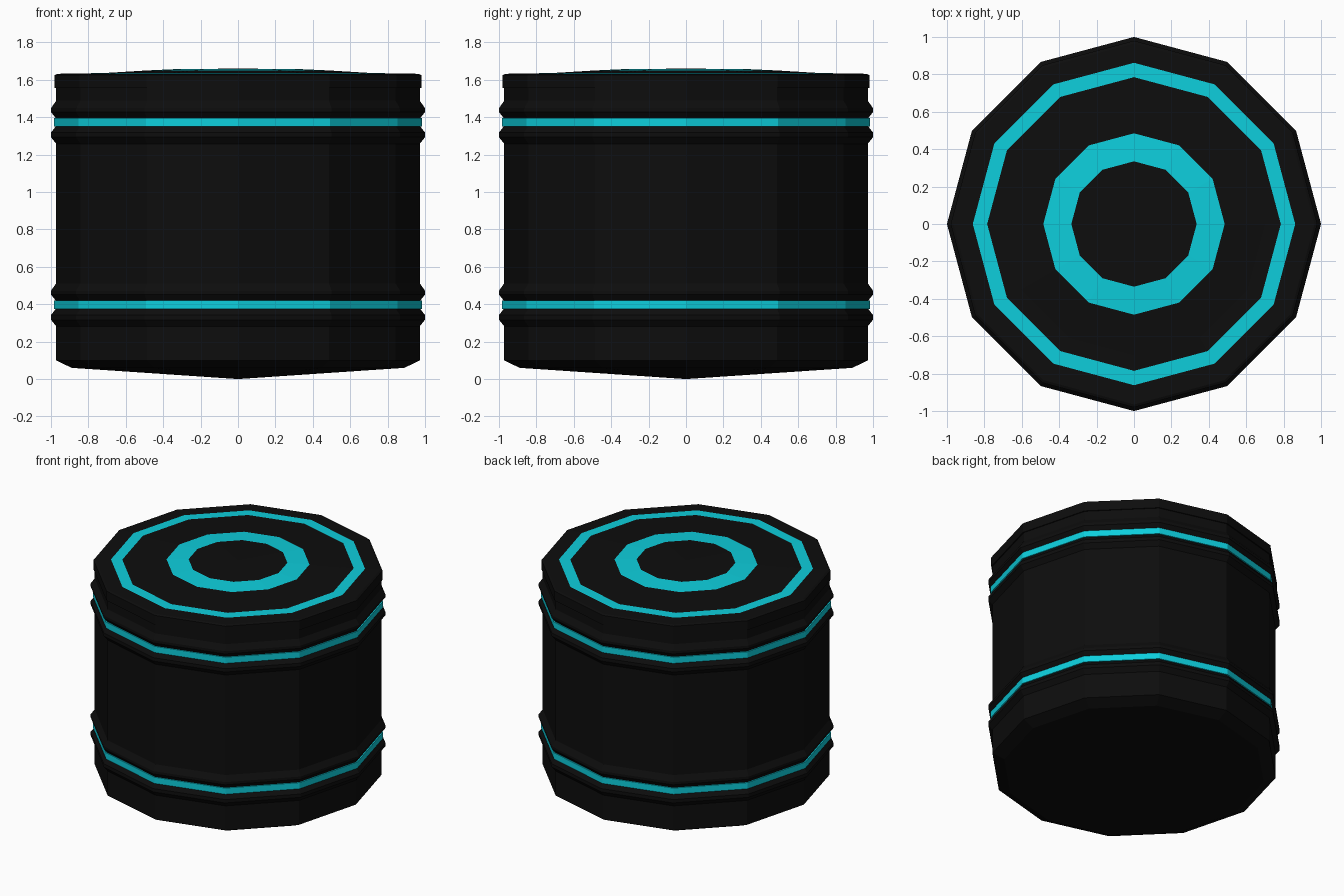
import bpy, bmesh
from math import cos, sin, pi

if "Cube" in bpy.data.objects:
    bpy.data.objects.remove(bpy.data.objects["Cube"])

SIDES = 12


def material(name, color):
    m = bpy.data.materials.new(name)
    m.diffuse_color = color
    m.use_nodes = True
    m.node_tree.nodes["Principled BSDF"].inputs["Base Color"].default_value = m.diffuse_color
    return m


black = material("black_metal", (0.004, 0.004, 0.004, 1))
cyan = material("cyan_glow", (0.004, 0.62, 0.72, 1))


def lathe(name, profile, mat):
    """Revolve a bottom-to-top, outside-facing (radius, z) profile; radius 0 closes to a point."""
    bm = bmesh.new()
    rings = []
    for r, z in profile:
        n = SIDES if r > 0 else 1
        rings.append([bm.verts.new((r * cos(2 * pi * i / SIDES), r * sin(2 * pi * i / SIDES), z))
                      for i in range(n)])
    for a, b in zip(rings, rings[1:]):
        for i in range(SIDES):
            j = (i + 1) % SIDES
            loop = [a[i % len(a)], a[j % len(a)], b[j % len(b)], b[i % len(b)]]
            bm.faces.new(list(dict.fromkeys(loop)))
    mesh = bpy.data.meshes.new(name)
    bm.to_mesh(mesh)
    bm.free()
    mesh.materials.append(mat)
    ob = bpy.data.objects.new(name, mesh)
    bpy.context.collection.objects.link(ob)
    return ob


def ridge_pair(z):
    """Raised hoops below and above a glowing band centred at height z."""
    below = [(0.972, z - 0.115), (1.0, z - 0.08), (1.0, z - 0.055), (0.975, z - 0.023)]
    above = [(0.975, z + 0.023), (1.0, z + 0.055), (1.0, z + 0.075), (0.972, z + 0.115)]
    return below, above


LOW, HIGH = 0.397, 1.373
low_a, low_b = ridge_pair(LOW)
high_a, high_b = ridge_pair(HIGH)

# Black shell: shallow conical base, side walls and hoops
lathe("barrel_base", [(0, 0), (0.89, 0.06), (0.972, 0.1)] + low_a, black)
lathe("barrel_wall", low_b + high_a, black)
lathe("barrel_neck", high_b + [(0.972, 1.555)], black)

# Glowing side bands
for name, z in (("lower_band", LOW), ("upper_band", HIGH)):
    lathe(name, [(0.975, z - 0.023), (0.984, z - 0.023), (0.984, z + 0.023), (0.975, z + 0.023)], cyan)

# Lid in concentric pieces, gently domed
lathe("lid_rim", [(0.972, 1.555), (0.98, 1.555), (0.98, 1.625), (0.965, 1.632), (0.862, 1.634)], black)
lathe("lid_outer_ring", [(0.862, 1.634), (0.785, 1.635)], cyan)
lathe("lid_panel", [(0.785, 1.635), (0.70, 1.637), (0.485, 1.65)], black)
lathe("lid_inner_ring", [(0.485, 1.65), (0.335, 1.657)], cyan)
lathe("lid_centre", [(0.335, 1.657), (0, 1.66)], black)
